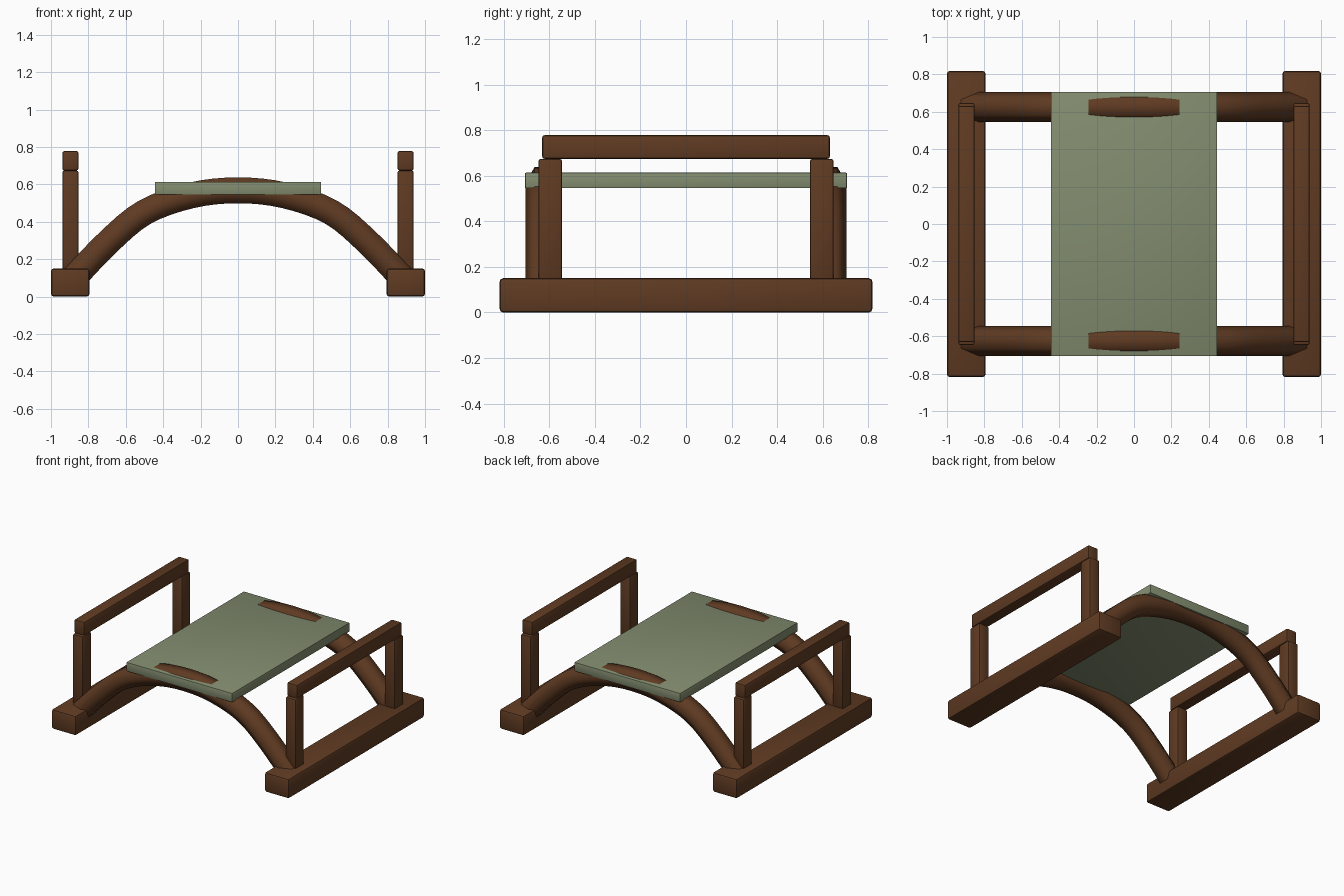
import bpy, bmesh, math
from mathutils import Vector

cube = bpy.data.objects.get("Cube")
if cube:
    bpy.data.objects.remove(cube, do_unlink=True)


def material(name, rgb):
    m = bpy.data.materials.new(name)
    m.use_nodes = True
    m.diffuse_color = (*rgb, 1)
    m.node_tree.nodes["Principled BSDF"].inputs["Base Color"].default_value = (*rgb, 1)
    return m


wood = material("brown_wood", (0.115, 0.043, 0.016))
green = material("sage_green", (0.225, 0.265, 0.16))


def finish(name, bm, mat):
    bmesh.ops.recalc_face_normals(bm, faces=bm.faces)
    mesh = bpy.data.meshes.new(name)
    bm.to_mesh(mesh)
    bm.free()
    mesh.materials.append(mat)
    ob = bpy.data.objects.new(name, mesh)
    bpy.context.collection.objects.link(ob)
    return ob


def smooth(ob, angle):
    bpy.ops.object.select_all(action="DESELECT")
    ob.select_set(True)
    bpy.context.view_layer.objects.active = ob
    bpy.ops.object.shade_smooth_by_angle(angle=math.radians(angle))


def box(name, centre, size, mat, bevel):
    bm = bmesh.new()
    bmesh.ops.create_cube(bm, size=1)
    bmesh.ops.scale(bm, vec=size, verts=bm.verts)
    bmesh.ops.bevel(bm, geom=bm.edges[:], offset=bevel, segments=2,
                    profile=0.5, affect="EDGES")
    ob = finish(name, bm, mat)
    ob.location = centre
    smooth(ob, 40)


def spline(points, steps):
    """Smooth path through the points (Catmull-Rom)."""
    p = [2 * points[0] - points[1]] + points + [2 * points[-1] - points[-2]]
    path = []
    for a, b, c, d in zip(p, p[1:], p[2:], p[3:]):
        for i in range(steps):
            t = i / steps
            path.append(0.5 * (2 * b + (c - a) * t + (2 * a - 5 * b + 4 * c - d) * t ** 2
                               + (3 * b - a - 3 * c + d) * t ** 3))
    return path + [points[-1]]


def arched_beam(name, y, radius=0.08, sides=6):
    half = [(0.9, 0.075), (0.7, 0.285), (0.5, 0.45), (0.25, 0.541)]
    profile = [(-x, z) for x, z in half] + [(0, 0.568)] + half[::-1]
    path = spline([Vector((x, y, z)) for x, z in profile], 4)
    bm = bmesh.new()
    rings = []
    across = Vector((0, 1, 0))
    for i, p in enumerate(path):
        along = (path[min(i + 1, len(path) - 1)] - path[max(i - 1, 0)]).normalized()
        up = along.cross(across)
        angles = [math.tau * k / sides for k in range(sides)]
        rings.append([bm.verts.new(p + radius * (across * math.cos(a) + up * math.sin(a)))
                      for a in angles])
    for r, s in zip(rings, rings[1:]):
        for k in range(sides):
            n = (k + 1) % sides
            bm.faces.new((r[k], r[n], s[n], s[k]))
    bm.faces.new(rings[0])
    bm.faces.new(rings[-1])
    smooth(finish(name, bm, wood), 65)


# Ground beams, posts and hand rails on both ends
for side, sx in (("left", 1), ("right", -1)):
    box(side + "_base_beam", (sx * 0.897, 0, 0.075), (0.206, 1.636, 0.15), wood, 0.015)
    box(side + "_hand_rail", (sx * 0.896, 0, 0.726), (0.086, 1.262, 0.104), wood, 0.01)
    for end, sy in (("front", -1), ("back", 1)):
        box(f"{side}_{end}_post", (sx * 0.896, sy * 0.596, 0.409),
            (0.086, 0.103, 0.53), wood, 0.01)

# Arched side beams
arched_beam("front_arched_beam", -0.625)
arched_beam("back_arched_beam", 0.625)

# Flat deck across the top of the arches
box("deck_panel", (0, 0, 0.579), (0.89, 1.412, 0.068), green, 0.003)
